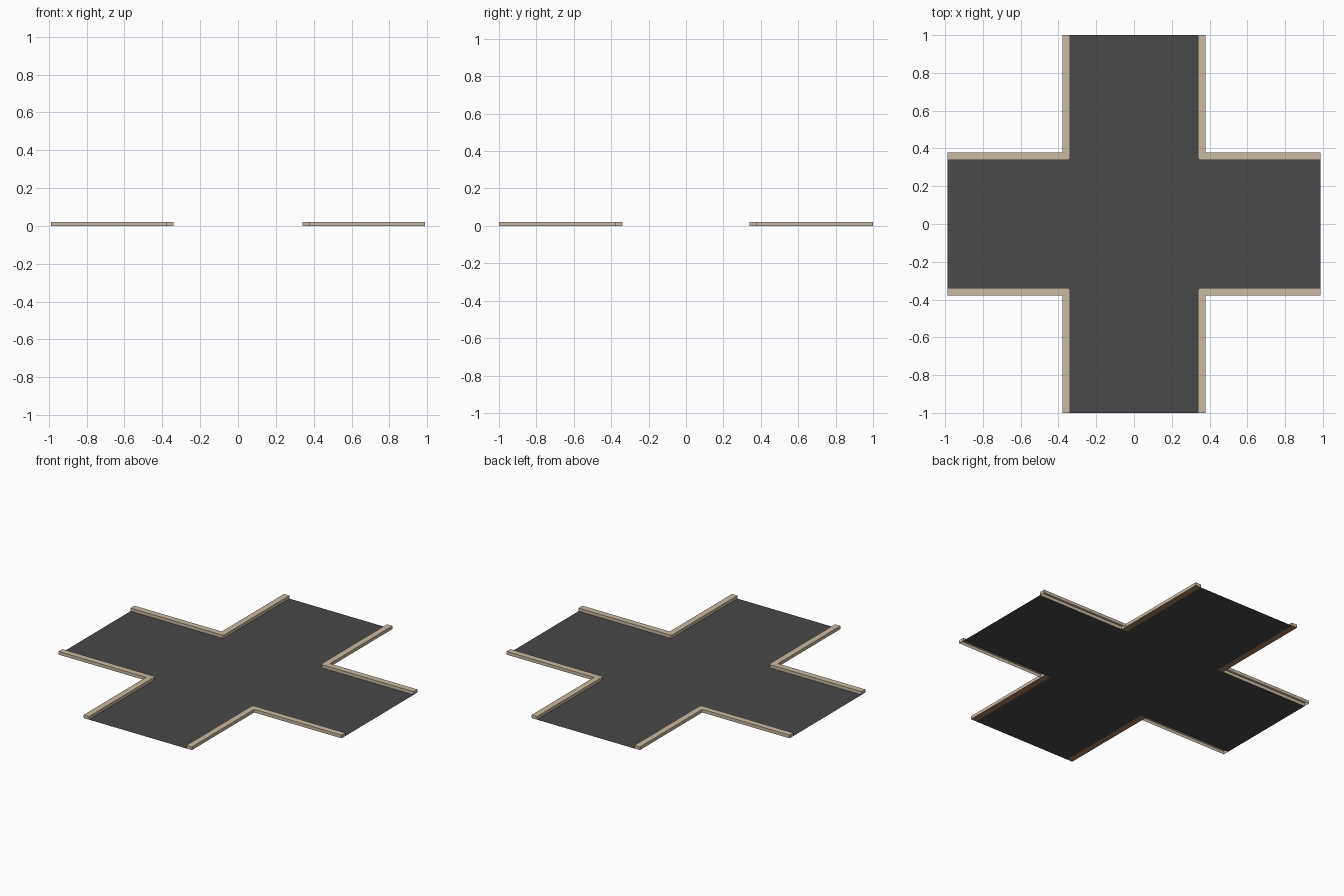
import bpy
import bmesh

if "Cube" in bpy.data.objects:
    bpy.data.objects.remove(bpy.data.objects["Cube"])


def material(name, rgb):
    m = bpy.data.materials.new(name)
    m.diffuse_color = (*rgb, 1.0)
    m.use_nodes = True
    m.node_tree.nodes["Principled BSDF"].inputs["Base Color"].default_value = m.diffuse_color
    return m


ASPHALT = material("asphalt grey", (0.065, 0.065, 0.065))
STONE = material("kerb stone", (0.59, 0.49, 0.37))
BROWN = material("kerb underside brown", (0.36, 0.2, 0.11))

LEN_X, LEN_Y = 0.988, 1.0      # half lengths of the two roads
INNER, OUTER = 0.34, 0.378     # kerb edges
HEIGHT = 0.02
CUT = 0.008                    # small cut on the inner kerb corner


def quarter(name, outline, materials, height=0.0, bottom=True, open_side=None):
    """One quarter of a part from a counterclockwise outline, mirrored in x and y."""
    bm = bmesh.new()
    low = [bm.verts.new((x, y, 0)) for x, y in outline]
    if height:
        high = [bm.verts.new((x, y, height)) for x, y in outline]
        bm.faces.new(high)
        for i in range(len(low)):
            if i != open_side:
                j = (i + 1) % len(low)
                bm.faces.new((low[i], low[j], high[j], high[i]))
        if bottom:
            bm.faces.new(low[::-1]).material_index = len(materials) - 1
    else:
        bm.faces.new(low)
    mesh = bpy.data.meshes.new(name)
    bm.to_mesh(mesh)
    bm.free()
    for m in materials:
        mesh.materials.append(m)
    ob = bpy.data.objects.new(name, mesh)
    bpy.context.collection.objects.link(ob)
    mirror = ob.modifiers.new("mirror", 'MIRROR')
    mirror.use_axis = (True, True, False)
    mirror.merge_threshold = 0.0005
    return ob


# flat cross-shaped road surface
quarter("road_surface",
        [(0, 0), (LEN_X, 0), (LEN_X, INNER), (INNER + CUT, INNER),
         (INNER, INNER + CUT), (INNER, LEN_Y), (0, LEN_Y)], [ASPHALT])

# kerbs along y, including the corner blocks
quarter("kerb_lengthwise",
        [(INNER, INNER + CUT), (INNER + CUT, INNER), (OUTER, INNER),
         (OUTER, LEN_Y), (INNER, LEN_Y)], [STONE, BROWN], HEIGHT)

# kerbs along x, hollow underneath and joined to the corner blocks
quarter("kerb_crosswise",
        [(OUTER, INNER), (LEN_X, INNER), (LEN_X, OUTER), (OUTER, OUTER)],
        [STONE], HEIGHT, bottom=False, open_side=3)
